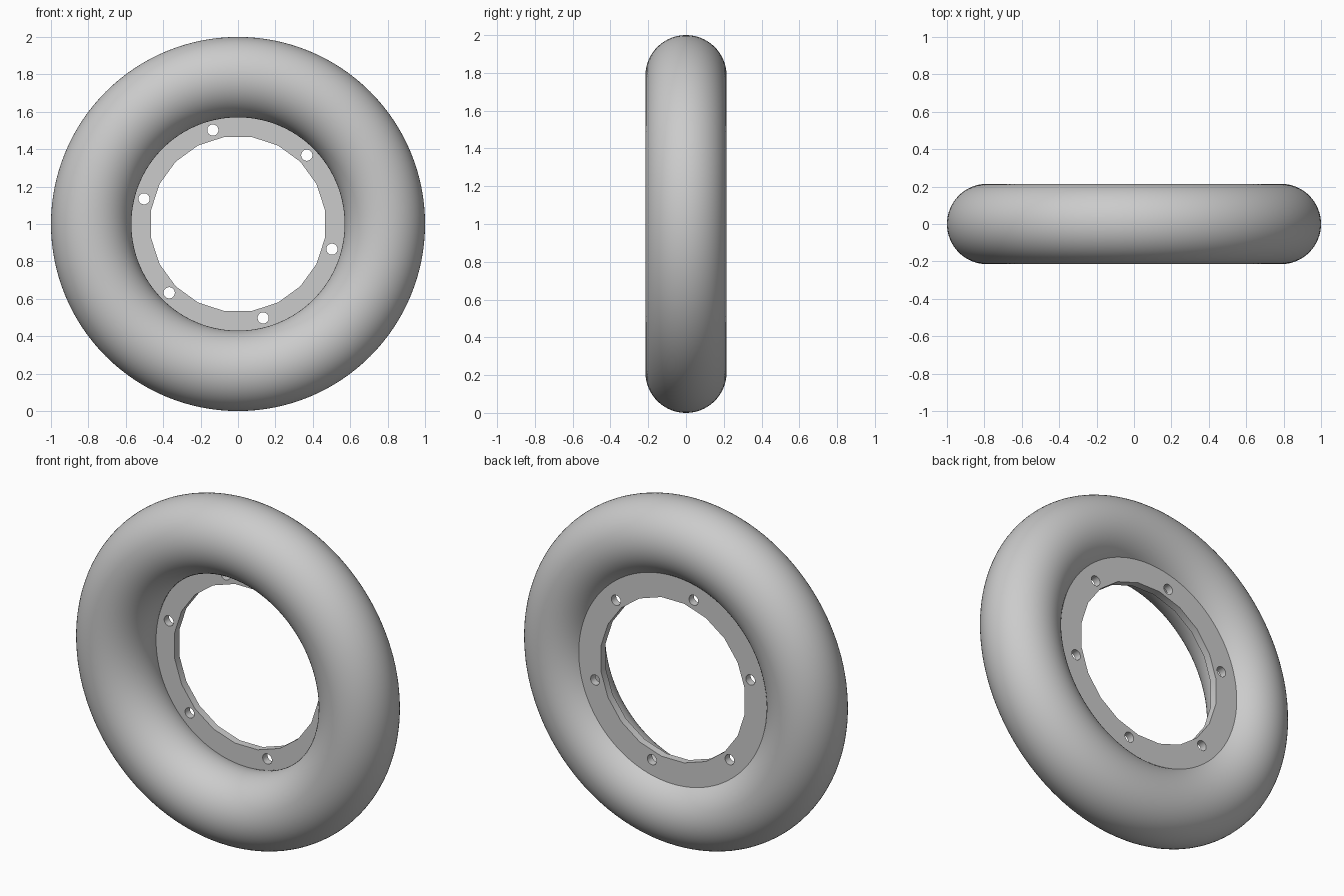
import bpy, bmesh
from math import pi, cos, sin, radians

cube = bpy.data.objects.get("Cube")
if cube:
    bpy.data.objects.remove(cube, do_unlink=True)

TUBE = 0.215
RING = 1 - TUBE

grey = bpy.data.materials.new("plain grey")
grey.use_nodes = True
grey.diffuse_color = (0.6, 0.6, 0.6, 1)
grey.node_tree.nodes["Principled BSDF"].inputs["Base Color"].default_value = (0.6, 0.6, 0.6, 1)


def select_only(obj):
    bpy.ops.object.select_all(action="DESELECT")
    obj.select_set(True)
    bpy.context.view_layer.objects.active = obj


# Round tyre body, axis along y
bpy.ops.mesh.primitive_torus_add(major_radius=RING, minor_radius=TUBE, major_segments=128,
                                 minor_segments=64, location=(0, 0, 1), rotation=(pi / 2, 0, 0))
tyre = bpy.context.object
tyre.name = tyre.data.name = "tyre"
tyre.data.materials.append(grey)
bpy.ops.object.shade_smooth()

# Mounting flange: a filled outline with a centre opening and six bolt holes
outline = bpy.data.curves.new("flange", "CURVE")
outline.dimensions = "2D"
outline.fill_mode = "BOTH"
outline.extrude = 0.022


def add_circle(radius, sides, cx=0, cy=0):
    spline = outline.splines.new("POLY")
    spline.points.add(sides - 1)
    for i, point in enumerate(spline.points):
        a = 2 * pi * (i + 0.5) / sides
        point.co = (cx + radius * cos(a), cy + radius * sin(a), 0, 1)
    spline.use_cyclic_u = True


add_circle(0.64, 96)
add_circle(0.471, 20)
for k in range(6):
    a = radians(45 + 60 * k)
    add_circle(0.03, 20, 0.52 * cos(a), 0.52 * sin(a))

flange = bpy.data.objects.new("flange", outline)
bpy.context.collection.objects.link(flange)
flange.location = (0, 0.1, 1)
flange.rotation_euler = (pi / 2, 0, 0)
select_only(flange)
bpy.ops.object.convert(target="MESH")
flange = bpy.context.object

# Weld the caps to the walls
bm = bmesh.new()
bm.from_mesh(flange.data)
bmesh.ops.remove_doubles(bm, verts=bm.verts, dist=0.0001)
bmesh.ops.recalc_face_normals(bm, faces=bm.faces)
bm.to_mesh(flange.data)
bm.free()
flange.data.materials.clear()
flange.data.materials.append(grey)
select_only(flange)
bpy.ops.object.shade_smooth_by_angle(angle=radians(30))
